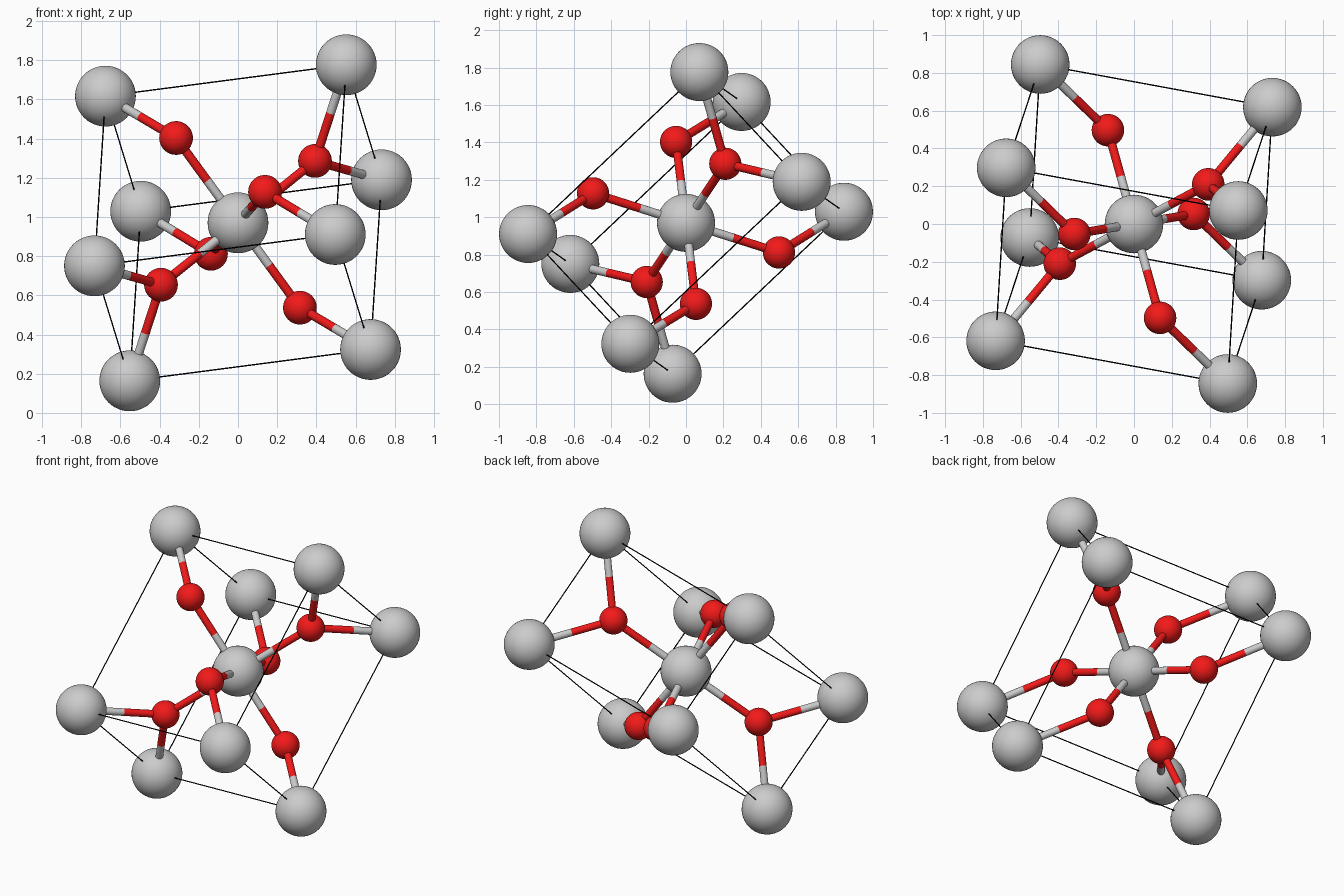
import bpy
from math import radians
from itertools import product
from mathutils import Vector

if "Cube" in bpy.data.objects:
    bpy.data.objects.remove(bpy.data.objects["Cube"])

CENTRE = Vector((0, 0, 0.97))
# edge vectors of the unit cell
A = Vector((1.229, -0.226, 0.160))
B = Vector((-0.180, -0.547, 0.587))
C = Vector((0.056, 0.916, 0.866))
METAL_R, OXY_R, BOND_R, LINE_R = 0.155, 0.086, 0.023, 0.0035


def colour(name, rgb):
    m = bpy.data.materials.new(name)
    m.diffuse_color = (*rgb, 1)
    m.use_nodes = True
    m.node_tree.nodes["Principled BSDF"].inputs["Base Color"].default_value = m.diffuse_color
    return m


RED = colour("red", (0.9, 0.01, 0.01))
BLACK = colour("black", (0.0, 0.0, 0.0))


def finish(name, mat):
    ob = bpy.context.object
    ob.name = name
    if mat:
        ob.data.materials.append(mat)
    bpy.ops.object.shade_smooth_by_angle(angle=radians(50))
    return ob


def ball(name, pos, r, mat=None):
    bpy.ops.mesh.primitive_uv_sphere_add(segments=48, ring_count=24, radius=r, location=pos)
    return finish(name, mat)


def rod(name, p, q, r, mat=None, sides=16):
    d = q - p
    bpy.ops.mesh.primitive_cylinder_add(vertices=sides, radius=r, depth=d.length,
                                        location=(p + q) / 2,
                                        rotation=d.to_track_quat('Z', 'Y').to_euler())
    return finish(name, mat)


def corner(s):
    return CENTRE + (A * s[0] + B * s[1] + C * s[2]) / 2


def bond(metal, oxygen):
    # two-tone stick: grey on the metal half, red on the oxygen half
    mid = (metal + oxygen) / 2
    rod("bond_metal_half", metal, mid, BOND_R)
    rod("bond_oxygen_half", mid, oxygen, BOND_R, RED)


# metal atoms: body centre and eight cell corners
ball("centre_atom", CENTRE, METAL_R)
for s in product((-1, 1), repeat=3):
    ball("corner_atom", corner(s), METAL_R)
    # cell outline: one edge along each axis from every negative side
    for i in range(3):
        if s[i] < 0:
            t = list(s)
            t[i] = 1
            rod("cell_edge", corner(s), corner(t), LINE_R, BLACK, 8)

# oxygen atoms: offset from the centre, and the corners each one bonds to
oxygens = [
    (Vector((-0.316, -0.053, 0.433)), [(-1, 1, 1)]),
    (Vector((0.393, 0.210, 0.316)), [(1, 1, 1), (1, -1, 1)]),
    (Vector((0.138, -0.497, 0.158)), [(1, 1, -1)]),
]
for offset, signs in oxygens:
    for k in (1, -1):  # inversion through the centre
        pos = CENTRE + offset * k
        ball("oxygen_atom", pos, OXY_R, RED)
        bond(CENTRE, pos)
        for s in signs:
            bond(corner([v * k for v in s]), pos)
